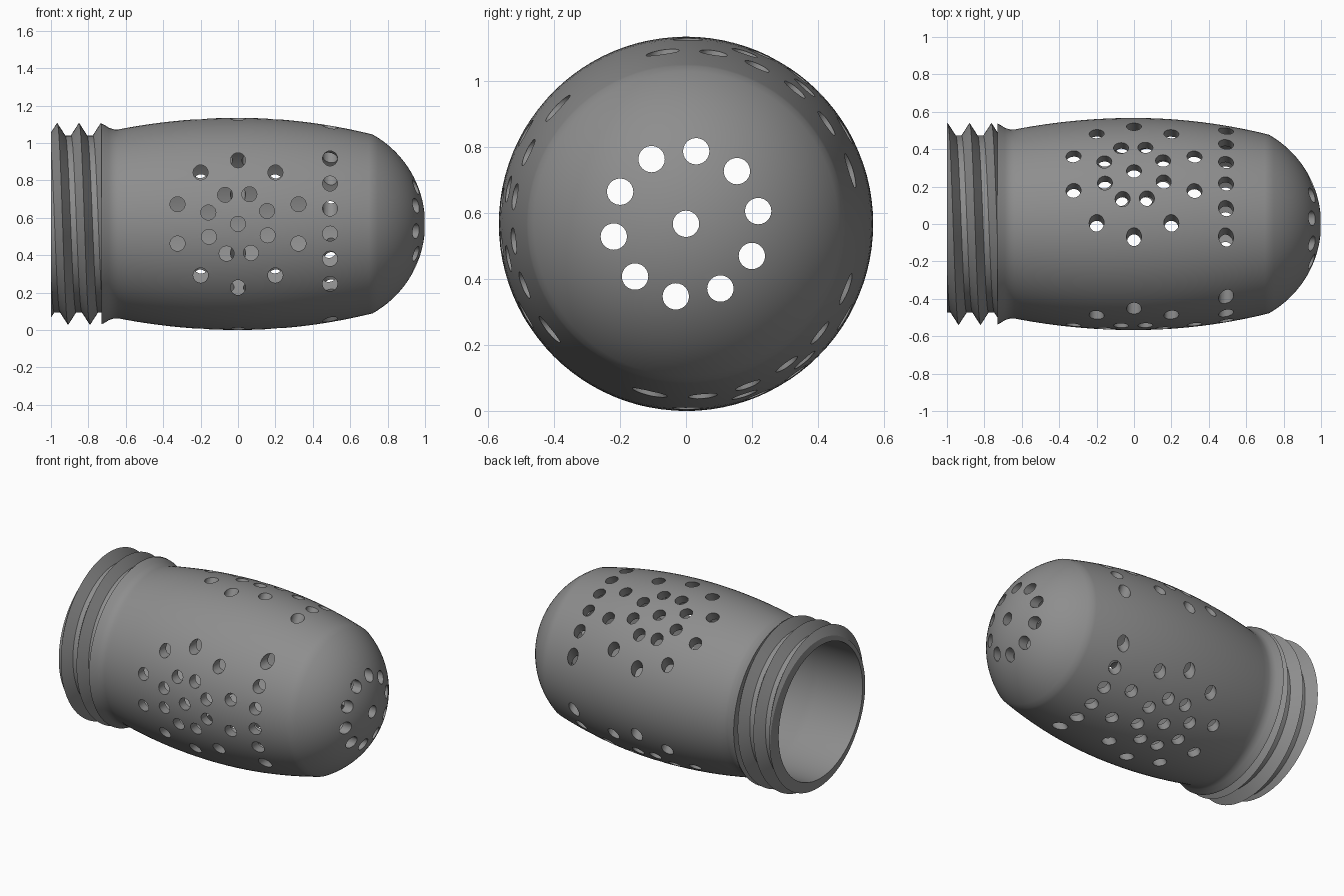
import bpy, bmesh, math
from mathutils import Vector, Matrix

if "Cube" in bpy.data.objects:
    bpy.data.objects.remove(bpy.data.objects["Cube"])

ZC = 0.567          # height of the long axis
SEG = 96            # sides around the axis
PITCH, X0, X1 = 0.117, -1.0, -0.73
CREST, ROOT, FLANK = 0.54, 0.473, 0.043


def thread_radius(x, shift):
    """V-thread with a narrow flat root."""
    d = (x + 0.85 - shift) % PITCH
    d = min(d, PITCH - d)
    return CREST - (CREST - ROOT) * min(d / FLANK, 1)


def barrel(x):
    return 0.567 - (0.058 * (x / 0.62) ** 2 if x < 0 else 0.089 * (x / 0.72) ** 2)


def dome(radius, start, steps=18):
    """Arc from the shoulder to the tip, centred on the axis."""
    return [(0.452 + radius * math.cos(a), radius * math.sin(a))
            for a in (start * (1 - i / steps) for i in range(steps + 1))]


# outer profile: neck flare, bulging barrel, rounded end
outer = [(-0.73, 0.537), (-0.715, 0.53), (-0.69, 0.514), (-0.665, 0.506), (-0.64, 0.505)]
outer += [(x, barrel(x)) for x in (-0.6 + 0.06 * i for i in range(22))]
outer += [(0.7, barrel(0.7))] + dome(0.548, math.atan2(0.478, 0.268))

# inner profile, from the tip back to the open mouth
inner = [(-1.0, 0.445), (-0.66, 0.445)]
inner += [(x, barrel(x) - 0.06) for x in (-0.6 + 0.06 * i for i in range(22))]
inner += dome(0.488, math.atan2(0.42, 0.25))
inner.reverse()

# shell: columns of points around the axis, the thread knots follow a helix
bm = bmesh.new()
columns = []
for j in range(SEG + 1):
    a = 2 * math.pi * j / SEG
    shift = PITCH * j / SEG
    pts = []
    for k in range(-4, 5):
        crest = -0.85 + shift + k * PITCH
        for x in (crest - FLANK, crest, crest + FLANK):
            x = min(max(x, X0), X1)
            pts.append((x, thread_radius(x, shift)))
    pts += outer + inner
    columns.append([bm.verts.new((x, -r * math.sin(a), ZC + r * math.cos(a))) for x, r in pts])
for c, d in zip(columns, columns[1:]):
    n = len(c)
    for i in range(n):
        if i == len(c) - len(inner) - 1:
            continue            # outer and inner tips stay separate
        bm.faces.new((c[i], c[(i + 1) % n], d[(i + 1) % n], d[i]))
bmesh.ops.remove_doubles(bm, verts=bm.verts, dist=1e-5)
bmesh.ops.dissolve_degenerate(bm, edges=bm.edges, dist=1e-6)
bmesh.ops.recalc_face_normals(bm, faces=bm.faces)
mesh = bpy.data.meshes.new("perforated_capsule")
bm.to_mesh(mesh)
bm.free()
shell = bpy.data.objects.new("perforated_capsule", mesh)
bpy.context.collection.objects.link(shell)

grey = bpy.data.materials.new("mid_grey")
grey.diffuse_color = (0.27, 0.27, 0.27, 1)
grey.use_nodes = True
grey.node_tree.nodes["Principled BSDF"].inputs["Base Color"].default_value = grey.diffuse_color
mesh.materials.append(grey)

# hole drills
bm = bmesh.new()


def drill(start, direction, length):
    d = Vector(direction)
    m = Matrix.Translation(Vector(start) + d * length / 2) @ d.to_track_quat('Z', 'Y').to_matrix().to_4x4()
    bmesh.ops.create_cone(bm, cap_ends=True, segments=24, radius1=0.04, radius2=0.04,
                          depth=length, matrix=m)


def ring(count, radius, phase):
    return [(radius * math.cos(math.radians(phase) + 2 * math.pi * i / count),
             radius * math.sin(math.radians(phase) + 2 * math.pi * i / count)) for i in range(count)]


# three side patterns, a third of a turn apart: rosette plus a row
side = [(0, 0)] + ring(8, 0.17, 24) + ring(10, 0.34, 90)
side += [(0.492, 0.35 - 0.134 * i) for i in range(6)]
for deg in (180, 60, -60):
    t = math.radians(deg)
    d = Vector((0, math.cos(t), math.sin(t)))
    v = Vector((0, math.sin(t), -math.cos(t)))
    for x, off in side:
        drill(Vector((x, 0, ZC)) + v * off + d * 0.25, d, 0.45)

# holes in the rounded end
for y, z in [(0, 0)] + ring(10, 0.222, 82):
    drill((0.8, y, ZC + z), (1, 0, 0), 0.3)

cut_mesh = bpy.data.meshes.new("hole_cutter")
bm.to_mesh(cut_mesh)
bm.free()
cut_mesh.materials.append(grey)
cutter = bpy.data.objects.new("hole_cutter", cut_mesh)
bpy.context.collection.objects.link(cutter)
cutter.hide_render = True

# cut the holes, then smooth
mod = shell.modifiers.new("holes", 'BOOLEAN')
mod.operation = 'DIFFERENCE'
mod.solver = 'EXACT'
mod.object = cutter
bpy.context.view_layer.objects.active = shell
shell.select_set(True)
bpy.ops.object.modifier_apply(modifier="holes")
bpy.data.objects.remove(cutter)
bpy.ops.object.shade_smooth_by_angle(angle=math.radians(30))
